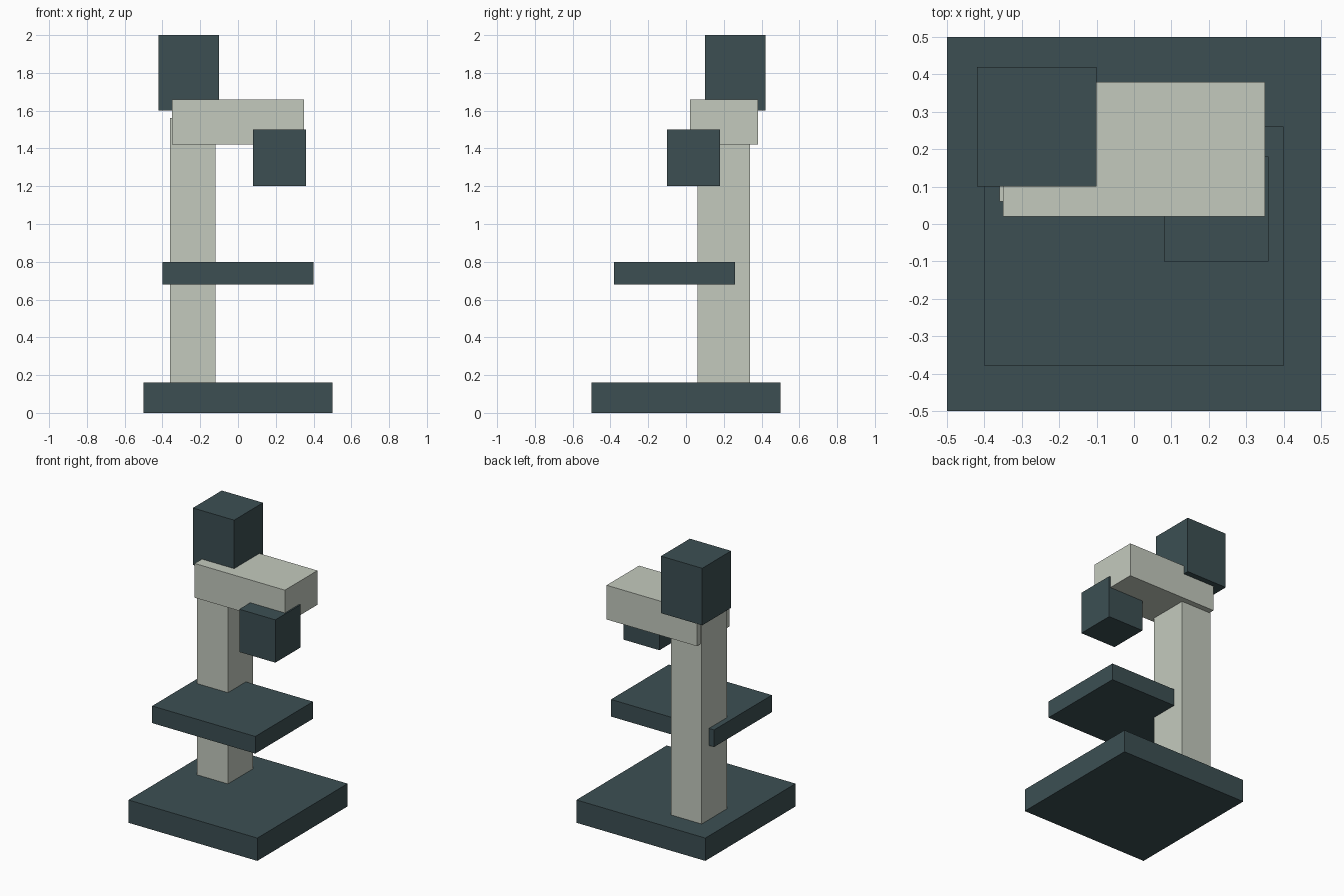
import bpy
import bmesh
from mathutils import Vector

if "Cube" in bpy.data.objects:
    bpy.data.objects.remove(bpy.data.objects["Cube"])


def material(name, color):
    m = bpy.data.materials.new(name)
    m.diffuse_color = (*color, 1.0)
    m.use_nodes = True
    m.node_tree.nodes["Principled BSDF"].inputs["Base Color"].default_value = m.diffuse_color
    return m


dark = material("dark slate", (0.045, 0.078, 0.086))
light = material("pale grey green", (0.55, 0.59, 0.515))


def box(name, x, y, z, mat):
    """Flat-shaded box given its (min, max) extent on each axis."""
    lo, hi = Vector((x[0], y[0], z[0])), Vector((x[1], y[1], z[1]))
    bm = bmesh.new()
    bmesh.ops.create_cube(bm, size=1.0)
    bmesh.ops.scale(bm, vec=hi - lo, verts=bm.verts)
    mesh = bpy.data.meshes.new(name)
    bm.to_mesh(mesh)
    bm.free()
    mesh.materials.append(mat)
    obj = bpy.data.objects.new(name, mesh)
    obj.location = (lo + hi) / 2
    bpy.context.collection.objects.link(obj)
    return obj


# Foot and upright
box("base", (-0.50, 0.50), (-0.50, 0.50), (0.00, 0.16), dark)
box("column", (-0.36, -0.12), (0.06, 0.34), (0.16, 1.56), light)
# Work table around the column
box("work_table", (-0.40, 0.40), (-0.38, 0.26), (0.68, 0.80), dark)
# Overhanging arm with its tool head and motor
box("arm", (-0.35, 0.35), (0.02, 0.38), (1.42, 1.66), light)
box("tool_head", (0.08, 0.36), (-0.10, 0.18), (1.20, 1.50), dark)
box("motor", (-0.42, -0.10), (0.10, 0.42), (1.60, 2.00), dark)
